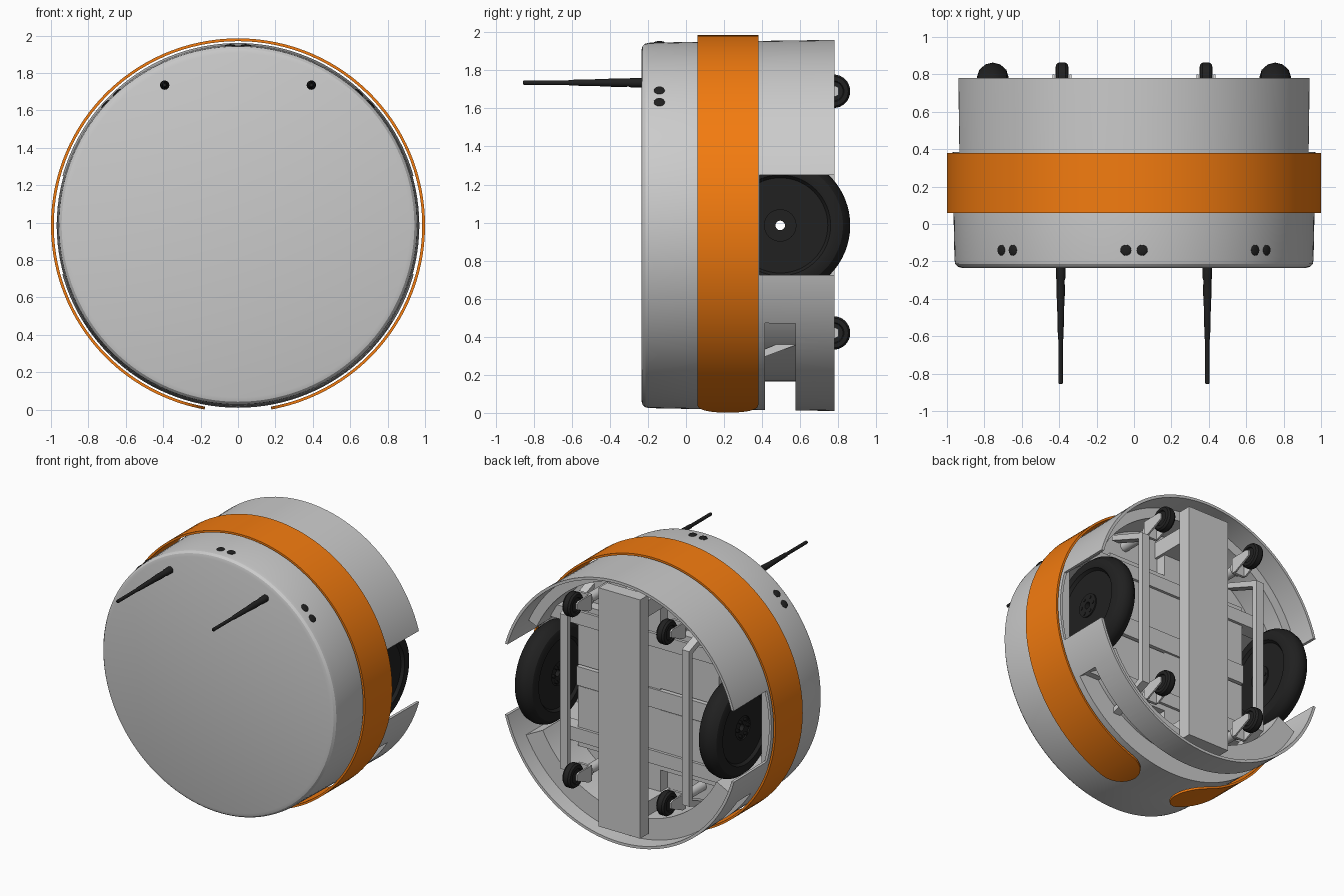
import bpy, bmesh
from math import sin, cos, pi, radians, sqrt
from mathutils import Vector, Matrix

if "Cube" in bpy.data.objects:
    bpy.data.objects.remove(bpy.data.objects["Cube"])

CZ = 0.985  # height of the drum axis


def material(name, col):
    m = bpy.data.materials.new(name)
    m.diffuse_color = (*col, 1)
    m.use_nodes = True
    m.node_tree.nodes["Principled BSDF"].inputs["Base Color"].default_value = m.diffuse_color
    return m


ORANGE = material("orange", (0.9, 0.2, 0.005))
BLACK = material("black", (0.015, 0.015, 0.015))


def finish(name, bm, mat=None, smooth=True):
    bmesh.ops.remove_doubles(bm, verts=bm.verts, dist=1e-5)
    bmesh.ops.recalc_face_normals(bm, faces=bm.faces)
    me = bpy.data.meshes.new(name)
    bm.to_mesh(me)
    bm.free()
    ob = bpy.data.objects.new(name, me)
    bpy.context.collection.objects.link(ob)
    if mat:
        me.materials.append(mat)
    if smooth:
        shade(ob)
    return ob


def activate(ob):
    bpy.ops.object.select_all(action='DESELECT')
    ob.select_set(True)
    bpy.context.view_layer.objects.active = ob


def shade(ob):
    activate(ob)
    bpy.ops.object.shade_smooth_by_angle(angle=radians(30))


def lathe(name, profile, loc=(0, 0, CZ), axis='Y', angles=None, n=96, mat=None):
    """Sweep (radius, offset) points round an axis; profile may depend on the angle."""
    full = angles is None
    if full:
        angles = [2 * pi * i / n for i in range(n)]
    prof = profile if callable(profile) else (lambda a: profile)
    bm = bmesh.new()
    rings = []
    for a in angles:
        rings.append([bm.verts.new(Vector(loc) + (Vector((r * cos(a), t, r * sin(a))) if axis == 'Y'
                      else Vector((t, r * cos(a), r * sin(a))))) for r, t in prof(a)])
    k = len(rings[0])
    closed = prof(angles[0])[0][0] > 0
    for i in range(len(rings) if full else len(rings) - 1):
        p, q = rings[i], rings[(i + 1) % len(rings)]
        for j in range(k if closed else k - 1):
            bm.faces.new((p[j], p[(j + 1) % k], q[(j + 1) % k], q[j]))
    if not full:
        bm.faces.new(rings[0])
        bm.faces.new(rings[-1])
    return finish(name, bm, mat)


def span(a, b, n=48):
    return [radians(a + (b - a) * i / n) for i in range(n + 1)]


def rect(r0, r1, y0, y1):
    return [(r0, y0), (r1, y0), (r1, y1), (r0, y1)]


def box(name, lo, hi, mat=None):
    bm = bmesh.new()
    bmesh.ops.create_cube(bm, size=1)
    for v in bm.verts:
        v.co = Vector([(h if c > 0 else l) for c, l, h in zip(v.co, lo, hi)])
    return finish(name, bm, mat, False)


def extrude_x(name, pts, x0, x1, mat=None):
    """Prism from a (y, z) outline."""
    bm = bmesh.new()
    f = bm.faces.new([bm.verts.new((x0, y, z)) for y, z in pts])
    ext = bmesh.ops.extrude_face_region(bm, geom=[f])['geom']
    bmesh.ops.translate(bm, vec=(x1 - x0, 0, 0), verts=[v for v in ext if isinstance(v, bmesh.types.BMVert)])
    return finish(name, bm, mat, False)


def cut(targets, cutter):
    for ob in targets:
        m = ob.modifiers.new("cut", 'BOOLEAN')
        m.operation, m.object, m.solver = 'DIFFERENCE', cutter, 'EXACT'
        activate(ob)
        bpy.ops.object.modifier_apply(modifier=m.name)
        shade(ob)
    bpy.data.objects.remove(cutter)


# Drum shell: closed front, open hollow back
shell = lathe("drum_shell", [(0, -.235), (.92, -.235), (.943, -.228), (.956, -.213), (.96, -.19), (.965, .06),
                             (.975, .78), (.955, .78), (.95, .36), (0, .36)], n=128)
# Ledges inside the shell, upper and lower
upper = lathe("upper_ledge", rect(.88, .962, .35, .60), angles=span(24, 156))
lower = lathe("lower_channel", rect(.80, .962, .35, .66), angles=span(-153, -27))
# Curved slot round the bottom
cut([shell, lower], lathe("slot_cutter", rect(.82, 1.2, .415, .575), angles=span(-148, -32)))
# Wheel openings and wells
for s in (-1, 1):
    xs = sorted((s * .6, s * 1.1))
    cut([shell, upper, lower], box("opening_cutter", (xs[0], .385, .725), (xs[1], .95, 1.25)))
    xs = sorted((s * .63, s * .87))
    cut([shell], box("well_cutter", (xs[0], .1, .59), (xs[1], .5, 1.38)))

# Orange band with rounded ends, open at the bottom
A0, A1, HW = radians(-79.7), radians(259.7), .16


def band_profile(a):
    d = min(1, min(a - A0, A1 - a) / HW)
    h = HW * max(.02, sqrt(max(0, 1 - (1 - d) ** 2)))
    return rect(.985, 1.0, .22 - h, .22 + h)


end = [HW * (1 - cos(pi / 2 * i / 10)) for i in range(11)]
mid = [A0 + HW + (A1 - A0 - 2 * HW) * i / 110 for i in range(1, 110)]
lathe("orange_band", band_profile, angles=[A0 + e for e in end] + mid + [A1 - e for e in reversed(end)], mat=ORANGE)

# Sensor lens pairs on the rim
for centre in (-45, 0, 45):
    for off in (-2.6, 2.6):
        a = radians(90 + centre + off)
        bm = bmesh.new()
        bmesh.ops.create_uvsphere(bm, u_segments=20, v_segments=10, radius=.029,
                                  matrix=Matrix.Translation((.961 * cos(a), -.14, CZ + .961 * sin(a)))
                                  @ Matrix.Rotation(pi / 2 - a, 4, 'Y') @ Matrix.Diagonal((1, 1, .3, 1)))
        finish("sensor_lens", bm, BLACK)

# Chassis: spine, stacked panels and crossbars
box("spine_beam", (-.17, .68, .10), (.17, .78, 1.87))
box("spine_web", (-.10, .35, .30), (.10, .44, 1.67))
for z0, z1, y in ((.46, .905, .44), (.915, 1.055, .455), (1.065, 1.51, .44)):
    box("chassis_panel", (-.58, .34, z0), (.58, y, z1))
for z in (.55, 1.42):
    box("crossbar", (-.80, .35, z - .05), (.80, .46, z + .05))
for z in (.24, 1.73):
    box("spine_mount", (-.12, .35, z - .06), (.12, .69, z + .06))

for s in (-1, 1):
    # Antenna
    lathe("antenna", [(0, -.22), (.025, -.22), (.025, -.29), (.021, -.30), (.023, -.36), (.019, -.44), (.015, -.61),
                      (.012, -.62), (.012, -.85), (.008, -.856), (0, -.856)], (s * .392, 0, 1.735), n=24, mat=BLACK)
    # Drive wheel: tyre with recessed rim and open axle hole
    lathe("drive_wheel", [(.025, -.05), (.085, -.05), (.085, -.06), (.25, -.06), (.265, -.08), (.29, -.085),
                          (.33, -.072), (.358, -.04), (.368, 0), (.358, .04), (.33, .072), (.29, .085),
                          (.265, .08), (.25, .06), (.085, .06), (.085, .07), (.025, .07)],
          (s * .755, .495, CZ), 'X', n=64, mat=BLACK)
    for i in range(6):
        a = pi / 3 * i
        lathe("wheel_bolt", [(0, -.07), (.012, -.07), (.012, .075), (0, .075)],
              (s * .755, .495 + .06 * cos(a), CZ + .06 * sin(a)), 'X', n=10, mat=BLACK)
    # Bent strap rail beside the wheel
    extrude_x("strap_rail", [(.40, .29), (.72, .41), (.72, 1.56), (.40, 1.68), (.40, 1.64), (.68, 1.53),
                             (.68, .44), (.40, .33)], s * .47, s * .53)
    # Casters, top and bottom
    for z in (.42, 1.69):
        x = s * .385
        lathe("caster_wheel", [(0, -.028), (.05, -.028), (.055, -.035), (.078, -.032), (.088, -.018), (.088, .018),
                               (.078, .032), (.055, .035), (.05, .028), (0, .028)], (x, .775, z), 'X', n=32, mat=BLACK)
        for side in (-1, 1):
            xs = x + side * .045
            extrude_x("caster_fork", [(.80, z + .02), (.80, z - .02), (.775, z - .032), (.66, z - .085),
                                      (.64, z - .085), (.64, z + .03), (.66, z + .03), (.775, z + .032)],
                      xs - .006, xs + .006)
        box("caster_plate", (x - .051, .625, z - .085), (x + .051, .645, z + .03))
        lathe("caster_stem", [(0, .35), (.035, .35), (.035, .60), (.045, .60), (.045, .63), (0, .63)],
              (x, 0, z - .03), n=24)
